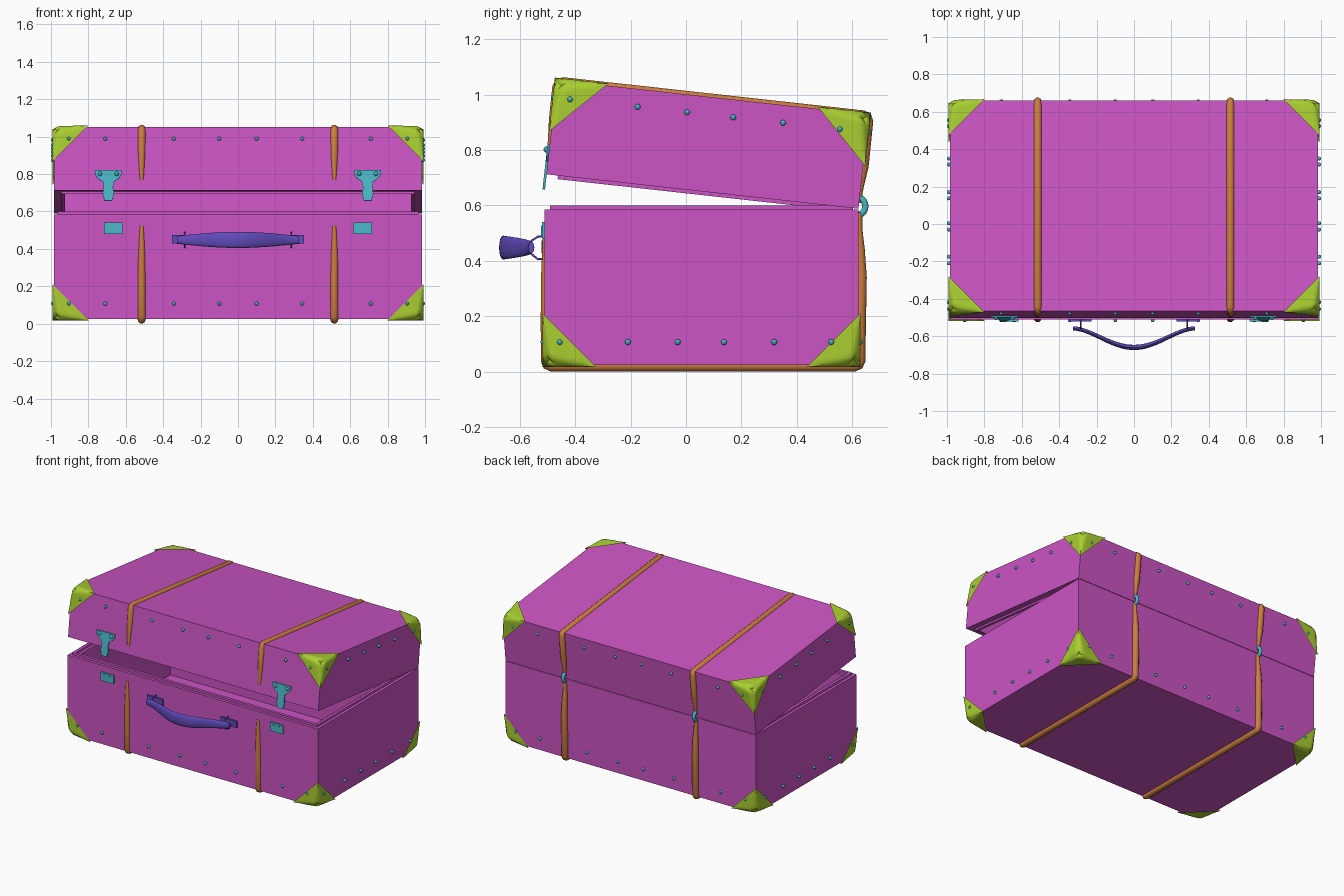
import bpy, bmesh, math
from mathutils import Matrix, Vector

if "Cube" in bpy.data.objects:
    bpy.data.objects.remove(bpy.data.objects["Cube"])

HX, Y0, Y1 = 0.985, -0.51, 0.622          # case half width, front and back
ZB, ZS, ZT = 0.025, 0.588, 0.93           # bottom, seam, closed lid top
HINGE = Vector((0, 0.622, 0.59))
LID = Matrix.Translation(HINGE) @ Matrix.Rotation(math.radians(-6.3), 4, 'X') @ Matrix.Translation(-HINGE)


def material(name, rgb):
    m = bpy.data.materials.new(name)
    m.diffuse_color = (*rgb, 1)
    m.use_nodes = True
    m.node_tree.nodes["Principled BSDF"].inputs["Base Color"].default_value = m.diffuse_color
    return m


PINK = material("case_pink", (0.60, 0.09, 0.55))
GREEN = material("corner_green", (0.40, 0.62, 0.03))
TAN = material("strap_tan", (0.60, 0.21, 0.05))
TEAL = material("metal_teal", (0.07, 0.48, 0.58))
PURPLE = material("handle_purple", (0.12, 0.07, 0.50))


def place(name, data, mat, lid):
    ob = bpy.data.objects.new(name, data)
    data.materials.append(mat)
    bpy.context.collection.objects.link(ob)
    if lid:
        ob.matrix_world = LID
    return ob


def finish(name, bm, mat, lid=False):
    bmesh.ops.remove_doubles(bm, verts=bm.verts, dist=1e-5)
    bmesh.ops.recalc_face_normals(bm, faces=bm.faces)
    for f in bm.faces:
        f.smooth = True
    for e in bm.edges:
        e.smooth = e.calc_face_angle(0) < math.radians(35)
    me = bpy.data.meshes.new(name)
    bm.to_mesh(me)
    bm.free()
    return place(name, me, mat, lid)


def loft(bm, rings):
    rings = [[bm.verts.new(p) for p in r] for r in rings]
    n = len(rings[0])
    for a, b in zip(rings, rings[1:]):
        for i in range(n):
            bm.faces.new((a[i], a[(i + 1) % n], b[(i + 1) % n], b[i]))
    bm.faces.new(rings[0])
    bm.faces.new(rings[-1])
    return rings


def box(bm, c, size):
    bmesh.ops.create_cube(bm, size=1, matrix=Matrix.Translation(c) @ Matrix.Diagonal((*size, 1)))


def tube(name, pts, depth, mat, lid=False):
    """Round tube through (x, y, z, radius factor) points."""
    cu = bpy.data.curves.new(name, 'CURVE')
    cu.dimensions = '3D'
    cu.bevel_depth, cu.bevel_resolution, cu.use_fill_caps = depth, 3, True
    sp = cu.splines.new('POLY')
    sp.points.add(len(pts) - 1)
    for p, (x, y, z, r) in zip(sp.points, pts):
        p.co, p.radius = (x, y, z, 1), r
    sp.use_smooth = True
    return place(name, cu, mat, lid)


# Hollow case halves: (inset, height) profile, corners cut under the patches
def case_half(name, profile, lid):
    bm = bmesh.new()
    rings = loft(bm, [[(-HX + i, Y0 + i, z), (HX - i, Y0 + i, z), (HX - i, Y1 - i, z), (-HX + i, Y1 - i, z)]
                      for i, z in profile])
    bmesh.ops.bevel(bm, geom=rings[0], offset=0.11, segments=1, affect='VERTICES')
    finish(name, bm, PINK, lid)


case_half("base_case", [(0, ZB), (0, 0.585), (0.02, 0.585), (0.02, 0.60), (0.04, 0.60),
                        (0.04, 0.585), (0.06, 0.585), (0.06, 0.05)], False)
case_half("lid_case", [(0, ZT), (0, ZS), (0.042, ZS), (0.042, 0.575), (0.06, 0.575), (0.06, 0.905)], True)


# Corner patches: three triangles whose shared edges round off towards the corner
def corner_patch(name, sx, front, lid, L=0.195, R=0.065, o=0.008, n=12):
    def world(q):
        a, b, c = q
        return (sx * (HX + o - a), Y0 - o + b if front else Y1 + o - b, ZT + o - c if lid else ZB - o + c)

    def rounded(q):
        r = R * (1 - sum(q) / L)
        core = Vector([max(v, r) for v in q])
        d = Vector(q) - core
        return core + d.normalized() * r if r > 1e-6 else Vector(q)

    bm = bmesh.new()
    for ax in range(3):
        grid = {}
        for i in range(n + 1):
            for j in range(n + 1 - i):
                q = [0, 0, 0]
                q[(ax + 1) % 3], q[(ax + 2) % 3] = L * i / n, L * j / n
                grid[i, j] = bm.verts.new(world(rounded(q)))
        for i, j in grid:
            if i + j < n:
                bm.faces.new((grid[i, j], grid[i + 1, j], grid[i, j + 1]))
            if i + j < n - 1:
                bm.faces.new((grid[i + 1, j], grid[i + 1, j + 1], grid[i, j + 1]))
    bmesh.ops.remove_doubles(bm, verts=bm.verts, dist=1e-5)
    tip = bm.verts.new(world((0.03, 0.03, 0.03)))
    for e in [e for e in bm.edges if e.is_boundary]:
        bm.faces.new((*e.verts, tip))
    finish(name, bm, GREEN, lid)


# Rivets on all four sides of each half
def rivets(name, z, lid):
    bm = bmesh.new()
    spots = [(s * x, y) for s in (-1, 1) for x in (0.1, 0.343, 0.71, 0.905) for y in (Y0 - 0.004, Y1 + 0.004)]
    spots += [(s * (HX + 0.005), y) for s in (-1, 1) for y in (-0.455, -0.21, -0.03, 0.137, 0.318, 0.524)]
    for x, y in spots:
        bmesh.ops.create_uvsphere(bm, u_segments=10, v_segments=8, radius=0.0105,
                                  matrix=Matrix.Translation((x, y, z)))
    finish(name, bm, TEAL, lid)


for lid, half in ((False, "base"), (True, "lid")):
    rivets(half + "_rivets", 0.866 if lid else 0.107, lid)
    for s in (-1, 1):
        for front in (True, False):
            corner_patch(half + "_corner", s, front, lid)

for s in (-1, 1):
    # Straps wrapping each half, tapered at the ends
    x, f = s * 0.515, -0.503
    tube("base_strap", [(x, f, 0.525, 0.5), (x, f, 0.47, 0.68), (x, f, 0.34, 0.95), (x, f, 0.2, 1),
                        (x, f, 0.04, 1), (x, f + 0.005, 0.027, 1), (x, f + 0.018, 0.022, 1),
                        (x, 0.608, 0.022, 1), (x, 0.621, 0.027, 1), (x, 0.626, 0.04, 1),
                        (x, 0.631, 0.34, 1), (x, 0.627, 0.44, 0.85), (x, 0.622, 0.51, 0.7),
                        (x, 0.622, 0.575, 0.65)], 0.022, TAN)
    t = ZT - 0.008
    tube("lid_strap", [(x, f, 0.645, 0.5), (x, f, 0.69, 0.68), (x, f, 0.79, 0.95), (x, f, t - 0.018, 1),
                       (x, f + 0.005, t - 0.005, 1), (x, f + 0.018, t, 1), (x, 0.602, t, 1),
                       (x, 0.615, t - 0.005, 1), (x, 0.62, t - 0.018, 1), (x, 0.622, 0.74, 0.95),
                       (x, 0.618, 0.67, 0.7), (x, 0.616, 0.61, 0.6)], 0.022, TAN, True)

    # Hinge loops at the back
    tube("hinge", [(x, 0.617 + 0.03 * math.cos(a), 0.597 + 0.032 * math.sin(a), 1)
                   for a in [math.radians(d) for d in range(-100, 101, 20)]], 0.012, TEAL)

    # Hanging latch on the lid
    half = [(0.072, 0.697), (0.07, 0.672), (0.055, 0.652), (0.03, 0.635), (0.025, 0.605), (0.031, 0.57), (0.02, 0.532)]
    outline = half + [(-w, z) for w, z in reversed(half)]
    bm = bmesh.new()
    loft(bm, [[(s * 0.693 + w, y, z) for w, z in outline] for y in (Y0 + 0.001, Y0 - 0.008)])
    for d in (-0.045, 0.045):
        bmesh.ops.create_uvsphere(bm, u_segments=10, v_segments=8, radius=0.012,
                                  matrix=Matrix.Translation((s * 0.693 + d, Y0 - 0.008, 0.677)))
    finish("latch", bm, TEAL, True)

    # Lock plate on the base
    bm = bmesh.new()
    box(bm, (s * 0.667, Y0 - 0.003, 0.51), (0.1, 0.014, 0.06))
    for d in (-0.025, 0.025):
        box(bm, (s * 0.667 + d, Y0 - 0.01, 0.51), (0.022, 0.006, 0.036))
    finish("lock_plate", bm, TEAL)

    # Handle bracket and wire ring
    bm = bmesh.new()
    box(bm, (s * 0.29, Y0 - 0.004, 0.451), (0.125, 0.016, 0.046))
    finish("handle_bracket", bm, PURPLE)
    tube("handle_ring", [(s * 0.284, y, z, 1) for y, z in
                         ((-0.508, 0.488), (-0.535, 0.487), (-0.558, 0.472), (-0.566, 0.448),
                          (-0.558, 0.425), (-0.535, 0.407), (-0.508, 0.408))], 0.004, PURPLE)

# Bowed carrying handle, lofted from ellipses
bm = bmesh.new()
rings = []
for k in range(33):
    t = -1 + k / 16
    bump = math.cos(t * math.pi / 2) ** 1.7 if abs(t) < 1 else 0
    h, w = 0.021 + 0.022 * bump ** 0.6, 0.011 + 0.003 * bump
    rings.append([(0.325 * t, -0.558 - 0.102 * bump + w * math.cos(a), 0.448 + h * math.sin(a))
                  for a in [math.tau * i / 16 for i in range(16)]])
loft(bm, rings)
finish("carry_handle", bm, PURPLE)
